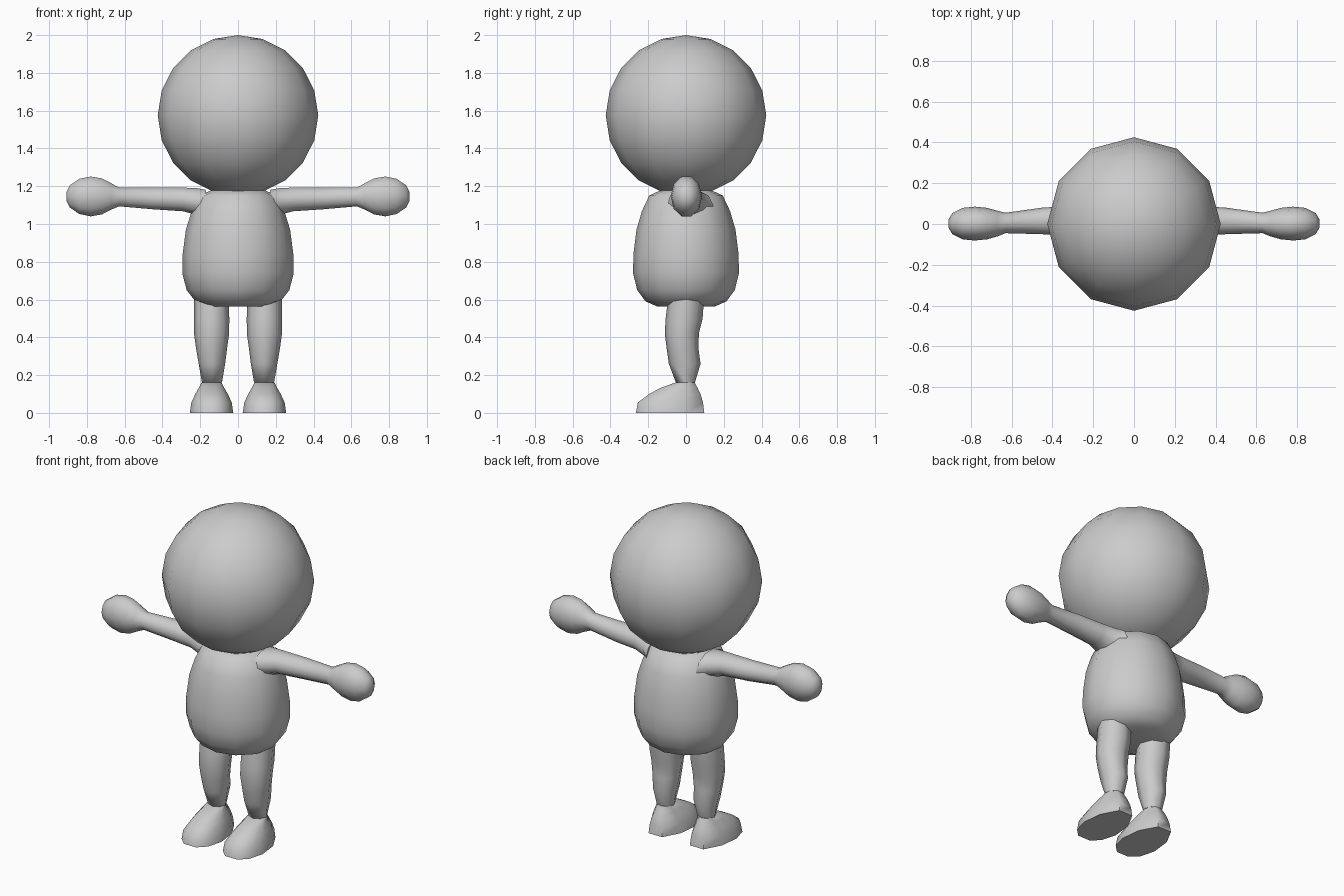
import bpy, bmesh, math

if "Cube" in bpy.data.objects:
    bpy.data.objects.remove(bpy.data.objects["Cube"])

grey = bpy.data.materials.new("plain_grey")
grey.diffuse_color = (0.6, 0.6, 0.6, 1)
grey.use_nodes = True
grey.node_tree.nodes["Principled BSDF"].inputs["Base Color"].default_value = grey.diffuse_color


def finish(name, bm, angle):
    bmesh.ops.recalc_face_normals(bm, faces=bm.faces[:])
    me = bpy.data.meshes.new(name)
    bm.to_mesh(me)
    bm.free()
    me.materials.append(grey)
    ob = bpy.data.objects.new(name, me)
    bpy.context.collection.objects.link(ob)
    bpy.ops.object.select_all(action='DESELECT')
    ob.select_set(True)
    bpy.context.view_layer.objects.active = ob
    bpy.ops.object.shade_smooth_by_angle(angle=math.radians(angle))
    return ob


def loft(name, rings, angle=75):
    """Skin a list of vertex rings and cap both ends."""
    bm = bmesh.new()
    loops = [[bm.verts.new(p) for p in ring] for ring in rings]
    n = len(loops[0])
    for a, b in zip(loops, loops[1:]):
        for i in range(n):
            j = (i + 1) % n
            bm.faces.new((a[i], a[j], b[j], b[i]))
    bm.faces.new(loops[0])
    bm.faces.new(loops[-1])
    return finish(name, bm, angle)


def flat_ring(cx, cy, z, rx, ry, n, turn=0.0):
    return [(cx + rx * math.cos(math.tau * (i + turn) / n),
             cy + ry * math.sin(math.tau * (i + turn) / n), z) for i in range(n)]


# Head: twelve-sided ball
bm = bmesh.new()
bmesh.ops.create_uvsphere(bm, u_segments=12, v_segments=10, radius=0.425)
bmesh.ops.translate(bm, verts=bm.verts[:], vec=(0, 0, 1.575))
finish("head", bm, 80)

# Torso: rounded barrel narrowing to the shoulders
profile = [(0.16, 0.563), (0.225, 0.59), (0.272, 0.65), (0.295, 0.74), (0.293, 0.84),
           (0.276, 0.97), (0.245, 1.07), (0.205, 1.15), (0.14, 1.18)]
loft("torso", [flat_ring(0, 0, z, r, r * 0.95, 12) for r, z in profile])

# Arm sections: x, centre y, half depth, centre z, half height
arm = [(0.17, 0.015, 0.13, 1.10, 0.085), (0.215, 0.015, 0.095, 1.118, 0.075),
       (0.29, 0.015, 0.075, 1.13, 0.066), (0.45, 0.015, 0.065, 1.135, 0.06),
       (0.63, 0.005, 0.05, 1.143, 0.052), (0.67, 0.002, 0.063, 1.146, 0.073),
       (0.72, 0.002, 0.077, 1.146, 0.100), (0.78, 0.002, 0.083, 1.146, 0.111),
       (0.84, 0.002, 0.077, 1.146, 0.098), (0.89, 0.002, 0.052, 1.146, 0.062),
       (0.908, 0.002, 0.022, 1.146, 0.025)]
# Leg sections: z, centre y, half depth, centre x, half width
leg = [(0.60, 0.0, 0.095, 0.142, 0.092), (0.50, -0.01, 0.098, 0.14, 0.094),
       (0.42, -0.022, 0.09, 0.14, 0.093), (0.34, -0.018, 0.084, 0.14, 0.082),
       (0.26, -0.007, 0.084, 0.138, 0.070), (0.16, -0.003, 0.05, 0.138, 0.053)]
# Foot sections: z, toe y, heel y, half width
foot = [(0.0, -0.265, 0.097, 0.115), (0.055, -0.255, 0.09, 0.107),
        (0.10, -0.195, 0.077, 0.086), (0.135, -0.13, 0.06, 0.066),
        (0.162, -0.05, 0.045, 0.052)]


def foot_ring(cx, z, toe, heel, w):
    # Blunt toe, widest at the ball, rounded heel
    d = heel - toe
    half = [(0.36, 0.0), (0.78, 0.13), (1.0, 0.38), (0.88, 0.72), (0.4, 1.0)]
    pts = [(cx + w * x, toe + d * t, z) for x, t in half]
    return pts + [(2 * cx - x, y, z) for x, y, z in reversed(pts)]


for side, s in (("right", -1), ("left", 1)):
    loft(side + "_arm", [[(s * x, cy + ry * math.cos(math.tau * i / 10),
                           cz + rz * math.sin(math.tau * (i / 10)))
                          for i in range(10)] for x, cy, ry, cz, rz in arm])
    loft(side + "_leg", [flat_ring(s * cx, cy, z, rx, ry, 8)
                         for z, cy, ry, cx, rx in leg])
    loft(side + "_foot", [foot_ring(s * 0.14, *f) for f in foot], 60)
